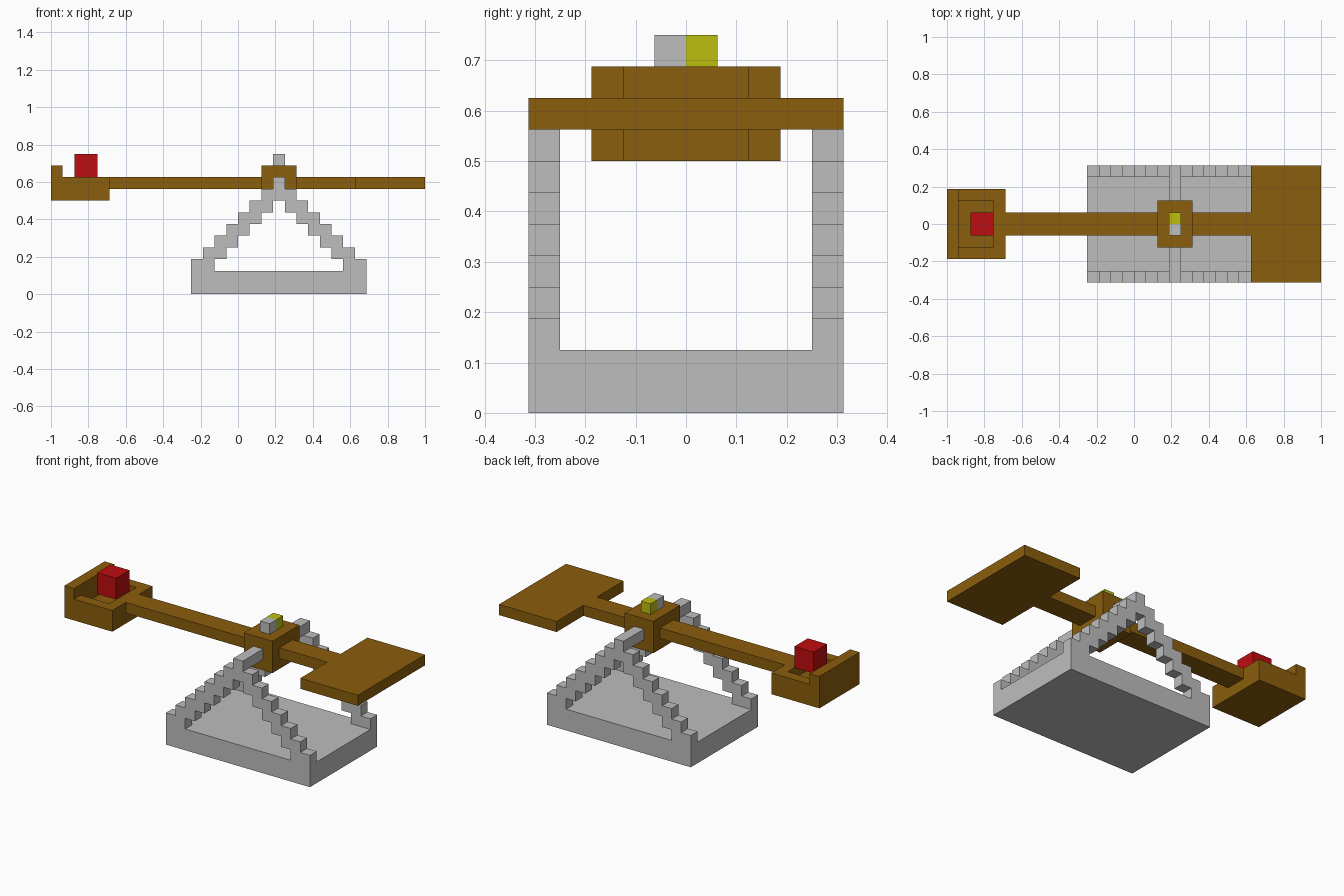
import bpy
import bmesh

cube = bpy.data.objects.get("Cube")
if cube:
    bpy.data.objects.remove(cube, do_unlink=True)

U = 1 / 16  # block size; x counts blocks from the right end, y from the centre


def material(name, rgb):
    m = bpy.data.materials.new(name)
    m.use_nodes = True
    m.diffuse_color = (*rgb, 1)
    m.node_tree.nodes["Principled BSDF"].inputs["Base Color"].default_value = (*rgb, 1)
    return m


stone = material("light_grey", (0.515, 0.515, 0.515))
wood = material("brown", (0.258, 0.112, 0.004))
red = material("red", (0.515, 0.004, 0.005))
yellow = material("yellow", (0.515, 0.515, 0.005))


def extrude(name, profile, y0, y1, mat):
    """Extrude an x-z outline, given in blocks, from y0 to y1."""
    bm = bmesh.new()
    face = bm.faces.new([bm.verts.new((x * U - 1, y0 * U, z * U)) for x, z in profile])
    side = bmesh.ops.extrude_face_region(bm, geom=[face])["geom"]
    moved = [v for v in side if isinstance(v, bmesh.types.BMVert)]
    bmesh.ops.translate(bm, verts=moved, vec=(0, (y1 - y0) * U, 0))
    bmesh.ops.recalc_face_normals(bm, faces=bm.faces)
    mesh = bpy.data.meshes.new(name)
    bm.to_mesh(mesh)
    bm.free()
    mesh.materials.append(mat)
    obj = bpy.data.objects.new(name, mesh)
    bpy.context.collection.objects.link(obj)
    return obj


def box(name, x, y, z, mat):
    return extrude(name, [(x[0], z[0]), (x[1], z[0]), (x[1], z[1]), (x[0], z[1])],
                   y[0], y[1], mat)


# Stand: slab with a stepped arch on each side
box("base_slab", (12, 27), (-5, 5), (0, 2), stone)

arch = [(12, 2)]
for i in range(12, 27):            # outer steps, left to right
    top = 10 - abs(i - 19)
    arch += [(i, top), (i + 1, top)]
arch += [(27, 2), (25, 2)]
for i in range(24, 13, -1):        # inner steps, back again
    top = 8 - abs(i - 19)
    arch += [(i + 1, top), (i, top)]
arch.append((14, 2))

for name, s in (("front", -1), ("back", 1)):
    y_arch = sorted((4 * s, 5 * s))
    y_axle = sorted((2 * s, 4 * s))
    extrude(name + "_arch", arch, *y_arch, stone)
    box(name + "_axle", (19, 20), y_axle, (9, 10), stone)

# Swinging arm with pivot block and flat platform
box("pivot_block", (18, 21), (-2, 2), (8, 11), wood)
box("arm_long", (5, 18), (-1, 1), (9, 10), wood)
box("arm_short", (21, 26), (-1, 1), (9, 10), wood)
box("platform", (26, 32), (-5, 5), (9, 10), wood)

# Tray with a raised end wall
box("tray_floor", (0, 5), (-3, 3), (8, 9), wood)
box("tray_end_wall", (0, 1), (-3, 3), (9, 11), wood)
box("tray_inner_wall", (4, 5), (-2, 2), (9, 10), wood)
for name, s in (("front", -1), ("back", 1)):
    box("tray_" + name + "_wall", (1, 5), sorted((2 * s, 3 * s)), (9, 10), wood)

# Load and pivot studs
box("red_load", (2, 4), (-1, 1), (10, 12), red)
box("grey_stud", (19, 20), (-1, 0), (11, 12), stone)
box("yellow_stud", (19, 20), (0, 1), (11, 12), yellow)
